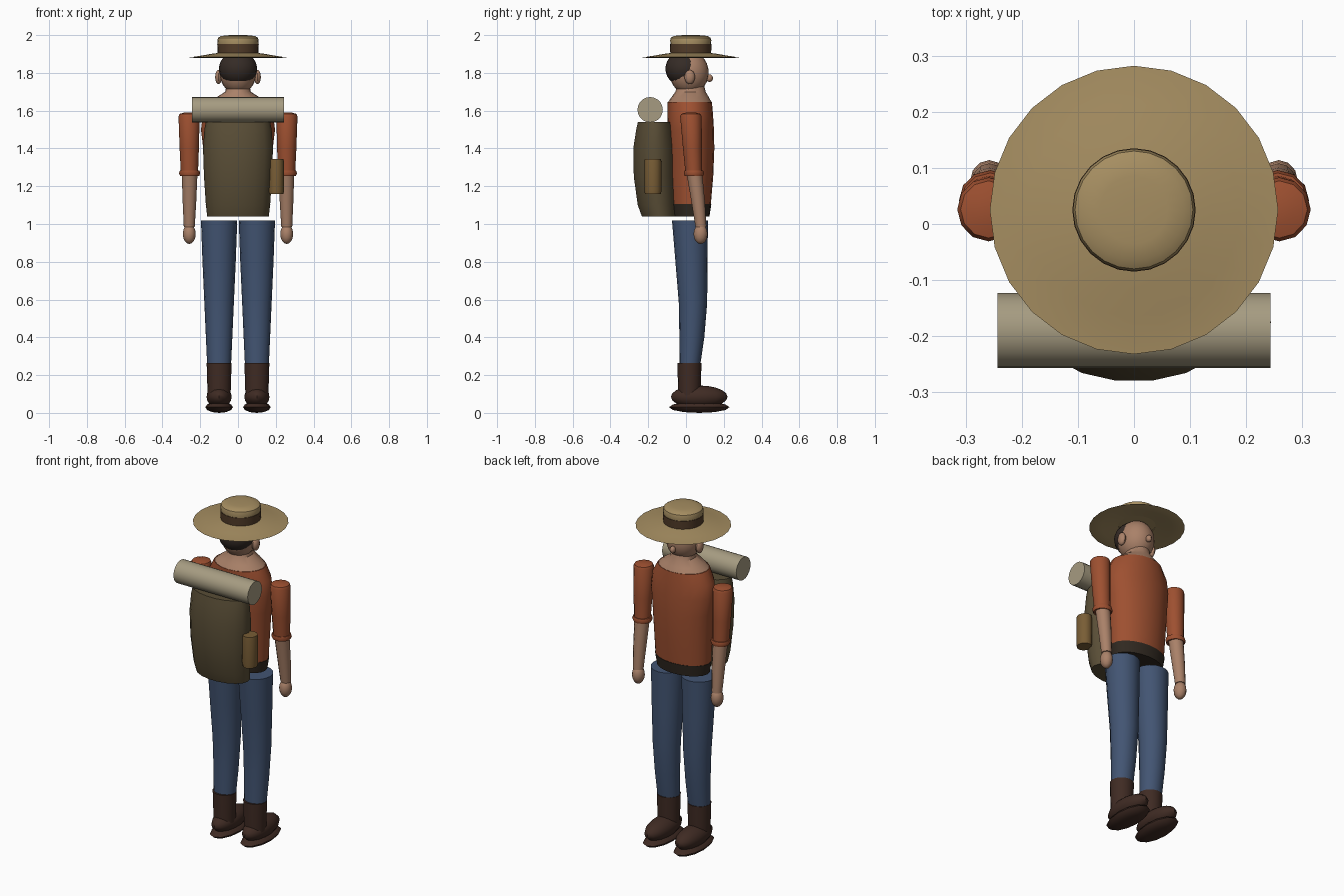
import bpy, bmesh
from math import sin, cos, pi, radians
from mathutils import Matrix


def material(name, r, g, b):
    m = bpy.data.materials.new(name)
    m.diffuse_color = (r, g, b, 1)
    return m


SKIN = material("skin", .40, .22, .14)
SHIRT = material("rust_shirt", .34, .08, .03)
DENIM = material("denim", .055, .09, .17)
LEATHER = material("dark_leather", .05, .024, .017)
HAIR = material("dark_hair", .035, .024, .019)
STRAW = material("straw", .38, .27, .12)
BAND = material("band_brown", .085, .045, .022)
BELT = material("belt_dark", .03, .022, .015)
CANVAS = material("canvas", .10, .075, .037)
POCKET = material("pocket_tan", .19, .11, .036)
BLANKET = material("blanket", .38, .33, .22)


def finish(name, bm, mat):
    bmesh.ops.recalc_face_normals(bm, faces=bm.faces[:])
    mesh = bpy.data.meshes.new(name)
    bm.to_mesh(mesh)
    bm.free()
    mesh.materials.append(mat)
    ob = bpy.data.objects.new(name, mesh)
    bpy.context.collection.objects.link(ob)
    return ob


def loft(name, mat, rings, n=16, closed=False):
    """Skin elliptical rings given as (z, centre x, centre y, radius x, radius y)."""
    bm = bmesh.new()
    loops = [[bm.verts.new((cx + rx * cos(2 * pi * i / n), cy + ry * sin(2 * pi * i / n), z))
              for i in range(n)] for z, cx, cy, rx, ry in rings]
    pairs = list(zip(loops, loops[1:]))
    if closed:
        pairs.append((loops[-1], loops[0]))
    else:
        bm.faces.new(loops[0])
        bm.faces.new(loops[-1])
    for a, b in pairs:
        for i in range(n):
            j = (i + 1) % n
            bm.faces.new((a[i], a[j], b[j], b[i]))
    return finish(name, bm, mat)


def lathe(name, mat, profile, cx, cy, n=24, closed=False):
    return loft(name, mat, [(z, cx, cy, r, r) for r, z in profile], n, closed)


def ball(name, mat, centre, radii, u=16, v=10):
    bm = bmesh.new()
    bmesh.ops.create_uvsphere(bm, u_segments=u, v_segments=v, radius=1)
    bm.transform(Matrix.Translation(centre) @ Matrix.Diagonal((*radii, 1)))
    return finish(name, bm, mat)


# Hat
HY = .025
lathe("hat_brim", STRAW, [(.257, 1.883), (.235, 1.885), (.19, 1.892), (.14, 1.901), (.10, 1.906),
                          (.10, 1.898), (.14, 1.893), (.19, 1.885), (.235, 1.880)], 0, HY, closed=True)
lathe("hat_crown", STRAW, [(.102, 1.90), (.107, 1.95), (.109, 1.972), (.105, 1.986),
                           (.09, 1.995), (.06, 1.999), (.02, 2.0)], 0, HY)
lathe("hat_band", BAND, [(.108, 1.902), (.110, 1.953), (.104, 1.953), (.102, 1.902)], 0, HY, closed=True)

# Head
ball("head", SKIN, (0, .016, 1.802), (.097, .104, .115), 20, 14)
ball("hair", HAIR, (0, -.012, 1.822), (.101, .097, .092), 20, 14)
ball("nose", SKIN, (0, .124, 1.772), (.016, .019, .02), 10, 8)

# Neck and torso
loft("neck", SKIN, [(1.643, 0, .02, .148, .116), (1.67, 0, .022, .115, .10),
                    (1.70, 0, .024, .068, .08), (1.74, 0, .024, .06, .07)], 20)
loft("shirt", SHIRT, [(1.10, 0, .025, .168, .106), (1.25, 0, .026, .175, .118),
                      (1.40, 0, .027, .184, .123), (1.50, 0, .025, .196, .123),
                      (1.58, 0, .023, .186, .12), (1.645, 0, .02, .15, .117)], 20)
loft("belt", BELT, [(1.04, 0, .025, .160, .099), (1.105, 0, .025, .171, .109)], 20)

for side, s in (("left", -1), ("right", 1)):
    # Arms
    ball(side + "_ear", SKIN, (.103 * s, .02, 1.778), (.019, .028, .038), 10, 8)
    loft(side + "_sleeve", SHIRT, [(1.26, .257 * s, .042, .045, .044), (1.40, .258 * s, .034, .051, .05),
                                   (1.57, .259 * s, .026, .056, .057), (1.583, .259 * s, .026, .05, .051),
                                   (1.59, .259 * s, .026, .025, .025)], 12)
    loft(side + "_cuff", SHIRT, [(1.255, .256 * s, .042, .051, .049), (1.268, .256 * s, .042, .056, .054),
                                 (1.282, .256 * s, .041, .052, .050), (1.282, .256 * s, .041, .042, .040),
                                 (1.255, .256 * s, .042, .042, .040)], 12, True)
    loft(side + "_forearm", SKIN, [(.985, .258 * s, .079, .029, .029), (1.12, .257 * s, .064, .036, .036),
                                   (1.28, .256 * s, .043, .042, .042)], 12)
    ball(side + "_hand", SKIN, (.258 * s, .077, .947), (.034, .037, .053), 12, 8)
    # Legs
    loft(side + "_trouser_leg", DENIM, [(.25, .1 * s, .02, .063, .055), (.40, .1 * s, .031, .070, .066),
                                        (.58, .1 * s, .037, .078, .075), (.80, .1 * s, .029, .088, .085),
                                        (1.018, .1 * s, .021, .096, .095)], 16)
    # Boots
    loft(side + "_boot_shaft", LEATHER, [(.08, .1 * s, .018, .06, .058), (.13, .1 * s, .018, .062, .06),
                                         (.265, .1 * s, .018, .066, .064)], 16)
    ball(side + "_boot_foot", LEATHER, (.1 * s, .07, .085), (.068, .15, .06), 14, 10)
    ball(side + "_boot_sole", LEATHER, (.1 * s, .07, .03), (.073, .16, .03), 12, 6)

# Backpack
loft("backpack", CANVAS, [(1.04, 0, -.14, .163, .095), (1.10, 0, -.152, .170, .105),
                          (1.25, 0, -.164, .180, .114), (1.40, 0, -.166, .185, .115),
                          (1.50, 0, -.165, .178, .100), (1.54, 0, -.165, .170, .091)], 18)
loft("side_pocket", POCKET, [(1.16, .202, -.175, .039, .043), (1.18, .202, -.175, .042, .045),
                             (1.325, .202, -.175, .042, .045), (1.344, .202, -.175, .039, .043)], 12)

# Blanket roll lying across the pack
roll = lathe("blanket_roll", BLANKET, [(.067, -.243), (.067, .243)], 0, 0, 20)
roll.data.transform(Matrix.Translation((0, -.19, 1.605)) @ Matrix.Rotation(radians(90), 4, 'Y'))

# Smooth shading with sharp edges kept
bpy.ops.object.select_all(action='SELECT')
bpy.context.view_layer.objects.active = roll
bpy.ops.object.shade_smooth_by_angle(angle=radians(40))
